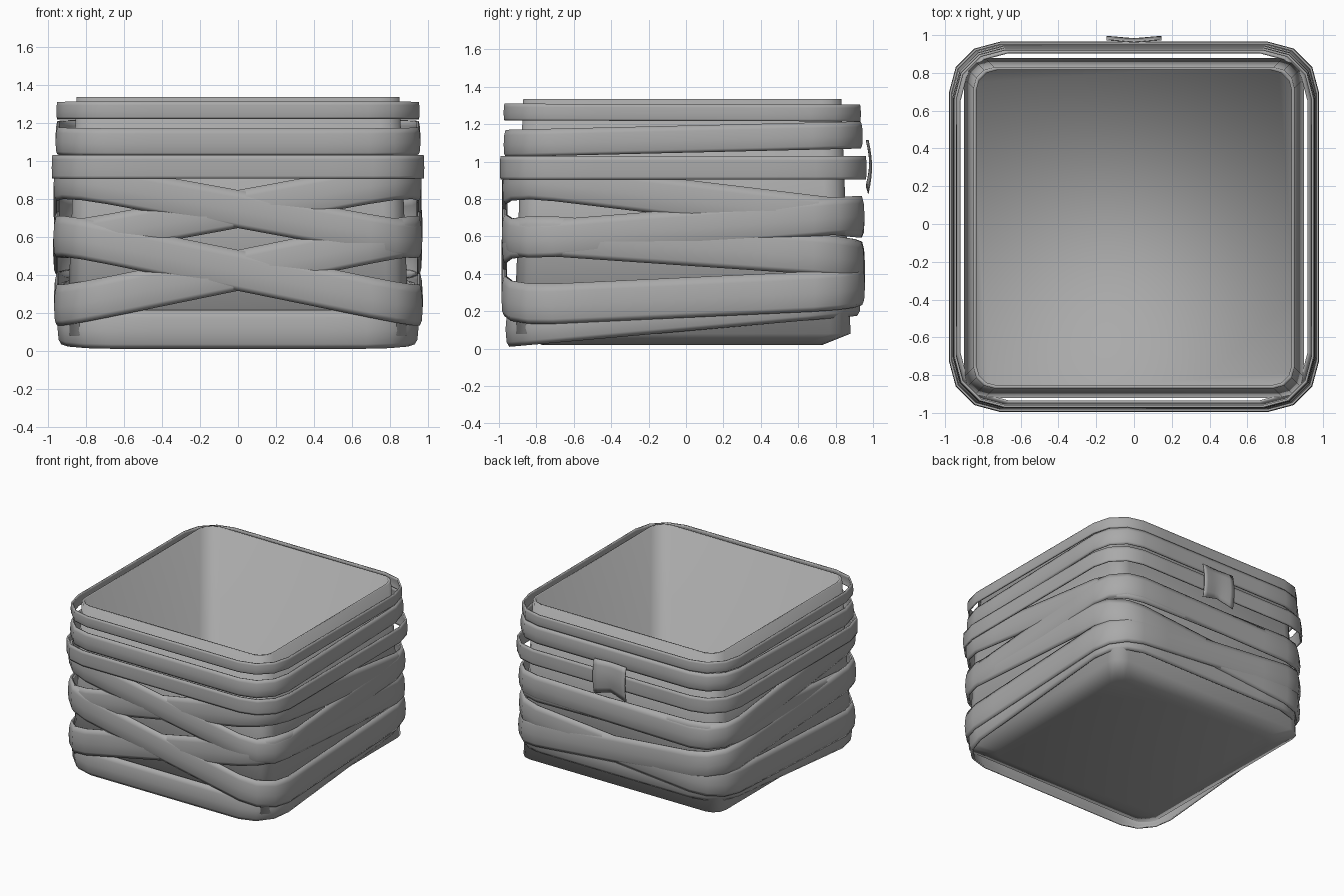
import bpy, bmesh, math

if "Cube" in bpy.data.objects:
    bpy.data.objects.remove(bpy.data.objects["Cube"])

grey = bpy.data.materials.new("bandage_grey")
grey.diffuse_color = (0.4, 0.4, 0.4, 1)
grey.use_nodes = True
grey.node_tree.nodes["Principled BSDF"].inputs["Base Color"].default_value = grey.diffuse_color


def outline(half, radius, corner_steps, side_steps):
    """Rounded square, anticlockwise, as (x, y) points."""
    pts, c = [], half - radius
    for k in range(4):
        a0 = k * math.pi / 2
        cx, cy = [(c, c), (-c, c), (-c, -c), (c, -c)][k]
        arc = [(cx + radius * math.cos(a0 + i * math.pi / 2 / corner_steps),
                cy + radius * math.sin(a0 + i * math.pi / 2 / corner_steps))
               for i in range(corner_steps + 1)]
        pts += arc
        nx, ny = [(-c, half), (-half, -c), (c, -half), (half, c)][k]
        x, y = arc[-1]
        for i in range(1, side_steps):
            t = i / side_steps
            pts.append((x + (nx - x) * t, y + (ny - y) * t))
    return pts


def finish(bm, name, thickness=0):
    me = bpy.data.meshes.new(name)
    bm.to_mesh(me)
    bm.free()
    ob = bpy.data.objects.new(name, me)
    bpy.context.collection.objects.link(ob)
    me.materials.append(grey)
    me.shade_smooth()
    if thickness:
        mod = ob.modifiers.new("cloth", "SOLIDIFY")
        mod.thickness = thickness
        mod.offset = -1
    return ob


def loft(bm, loops):
    rows = [[bm.verts.new(p) for p in loop] for loop in loops]
    n = len(rows[0])
    for a, b in zip(rows, rows[1:]):
        for i in range(n):
            j = (i + 1) % n
            bm.faces.new((a[i], a[j], b[j], b[i]))
    return rows


# Open tapered box: outer wall, rim, inner wall, floors
bm = bmesh.new()
profile = [(0.75, 0.02), (0.90, 0.08), (0.85, 1.335),
           (0.835, 1.335), (0.875, 0.10)]
rows = loft(bm, [[(x, y - 0.02, z) for x, y in outline(h, 0.11, 3, 1)]
                 for h, z in profile])
bm.faces.new(rows[0][::-1])
bm.faces.new(rows[-1])
finish(bm, "box")


def strap(name, half, width, fl, fr, br, bl, y0=-0.015, curl=0.015):
    """Closed cloth loop; fl, fr, br, bl are lower edge heights at the corners."""
    bm = bmesh.new()
    loops = []
    for t, inset in [(0, curl), (0.12, curl * 0.3), (0.45, 0), (0.8, curl * 0.3),
                     (1, curl)]:
        loop = []
        for x, y in outline(half, 0.27, 3, 6):
            u, v = (x / half + 1) / 2, (y / half + 1) / 2
            z = (fl * (1 - u) + fr * u) * (1 - v) + (bl * (1 - u) + br * u) * v
            s = 1 - inset / half
            loop.append((x * s, y * s + y0, z + width * t))
        loops.append(loop)
    loft(bm, loops)
    finish(bm, name, 0.012)


# Level and tilted wraps
strap("top_strap", 0.955, 0.09, 1.22, 1.22, 1.215, 1.215, -0.02, 0.004)
strap("upper_strap", 0.96, 0.145, 1.025, 1.025, 1.07, 1.07, -0.015, 0.01)
strap("belt_strap", 0.98, 0.125, 0.905, 0.905, 0.905, 0.905, -0.015, 0.003)
strap("bottom_strap", 0.95, 0.205, 0.01, 0.01, 0.175, 0.175, -0.015, 0.02)

# Crossing wraps, in mirrored pairs
for side, grow in (("left", 0.004), ("right", 0)):
    for level, half, w, hi, lo, back_lo, back_hi in (
            ("high", 0.966, 0.20, 0.82, 0.47, 0.62, 0.59),
            ("low", 0.968, 0.215, 0.51, 0.12, 0.21, 0.38)):
        z = (hi, lo, back_lo, back_hi)
        if side == "right":
            z = (lo, hi, back_hi, back_lo)
        strap(f"{level}_{side}_cross_strap", half + grow, w, *z)

# Loose cloth tag with a notched end at the back
bm = bmesh.new()
grid = []
for i in range(9):
    u = i / 8
    x = -0.145 + 0.29 * u
    low = 0.83 + 0.04 * (1 - abs(2 * u - 1))
    col = []
    for k in range(7):
        t = k / 6
        y = 0.972 + 0.018 * math.sin(math.pi * t) + 0.005 * math.cos(u * 2 * math.pi)
        col.append(bm.verts.new((x, y, low + (1.115 - low) * t)))
    grid.append(col)
for a, b in zip(grid, grid[1:]):
    for k in range(6):
        bm.faces.new((a[k], a[k + 1], b[k + 1], b[k]))
finish(bm, "cloth_tag", 0.006)
